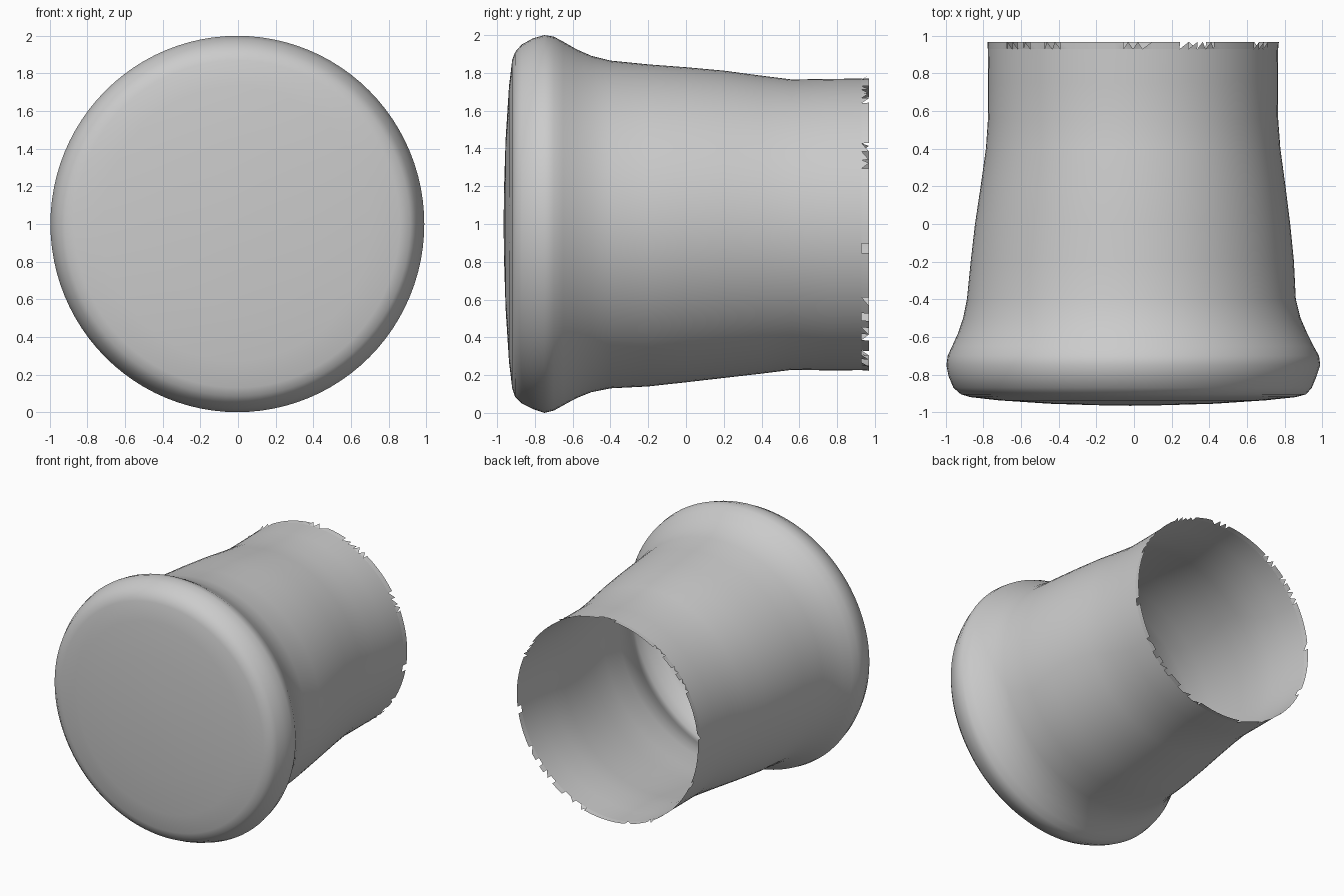
import bpy, bmesh, math, random

random.seed(4)
cube = bpy.data.objects.get("Cube")
if cube:
    bpy.data.objects.remove(cube, do_unlink=True)

# Plain grey material
grey = bpy.data.materials.new("light grey")
grey.use_nodes = True
colour = (0.6, 0.6, 0.6, 1.0)
grey.diffuse_color = colour
grey.node_tree.nodes["Principled BSDF"].inputs["Base Color"].default_value = colour

SIDES = 96
# Cross-sections along y: (y, right edge x, left edge x, bottom z, top z)
SECTIONS = [
    (-0.963, -0.20, 0.16, 0.80, 1.20),
    (-0.955, -0.45, 0.43, 0.55, 1.45),
    (-0.937, -0.72, 0.70, 0.27, 1.73),
    (-0.920, -0.87, 0.86, 0.13, 1.87),
    (-0.905, -0.92, 0.915, 0.085, 1.91),
    (-0.87, -0.96, 0.945, 0.05, 1.95),
    (-0.81, -0.985, 0.97, 0.02, 1.983),
    (-0.75, -0.997, 0.99, 0.00, 2.00),
    (-0.70, -0.99, 0.983, 0.012, 1.992),
    (-0.65, -0.967, 0.955, 0.04, 1.965),
    (-0.58, -0.935, 0.92, 0.078, 1.925),
    (-0.50, -0.908, 0.885, 0.11, 1.89),
    (-0.40, -0.888, 0.86, 0.13, 1.865),
    (-0.20, -0.868, 0.85, 0.14, 1.845),
    (0.00, -0.845, 0.83, 0.162, 1.83),
    (0.20, -0.815, 0.805, 0.185, 1.812),
    (0.40, -0.787, 0.778, 0.208, 1.785),
    (0.56, -0.776, 0.766, 0.228, 1.765),
    (0.75, -0.775, 0.764, 0.225, 1.768),
    (0.93, -0.777, 0.766, 0.226, 1.77),
]


def ring_point(section, angle):
    y, x0, x1, z0, z1 = section
    return ((x0 + x1) / 2 + (x1 - x0) / 2 * math.cos(angle), y,
            (z0 + z1) / 2 + (z1 - z0) / 2 * math.sin(angle))


def finish(bm, name):
    mesh = bpy.data.meshes.new(name)
    bm.to_mesh(mesh)
    bm.free()
    obj = bpy.data.objects.new(name, mesh)
    bpy.context.collection.objects.link(obj)
    mesh.materials.append(grey)
    mesh.polygons.foreach_set("use_smooth", [True] * len(mesh.polygons))
    return obj


# Hollow flared sleeve, closed by a slightly domed front
bm = bmesh.new()
angles = [2 * math.pi * i / SIDES for i in range(SIDES)]
rings = [[bm.verts.new(ring_point(s, a)) for a in angles] for s in SECTIONS]
centre = bm.verts.new((-0.02, -0.966, 1.0))
for i in range(SIDES):
    j = (i + 1) % SIDES
    bm.faces.new((centre, rings[0][i], rings[0][j]))
    for a, b in zip(rings, rings[1:]):
        bm.faces.new((a[i], b[i], b[j], a[j]))
finish(bm, "flared_sleeve")

# Ragged open edge: mostly whole strips with torn teeth and gaps
bm = bmesh.new()
base = [bm.verts.new(ring_point(SECTIONS[-1], a)) for a in angles]
tip = (0.968, -0.78, 0.77, 0.223, 1.773)
tips = [bm.verts.new(ring_point(tip, a)) for a in angles]
for i in range(SIDES):
    j = (i + 1) % SIDES
    tear = random.random()
    if tear < 0.70:
        bm.faces.new((base[i], tips[i], tips[j], base[j]))
    elif tear < 0.82:
        bm.faces.new((base[i], tips[i], base[j]))
    elif tear < 0.94:
        # Tooth bent slightly outward
        x, y, z = ring_point(tip, angles[i] + math.pi / SIDES)
        bent = bm.verts.new((x * 1.015, y, 1 + (z - 1) * 1.015))
        bm.faces.new((base[i], bent, base[j]))
bmesh.ops.delete(bm, geom=[v for v in bm.verts if not v.link_faces], context='VERTS')
finish(bm, "ragged_edge")
